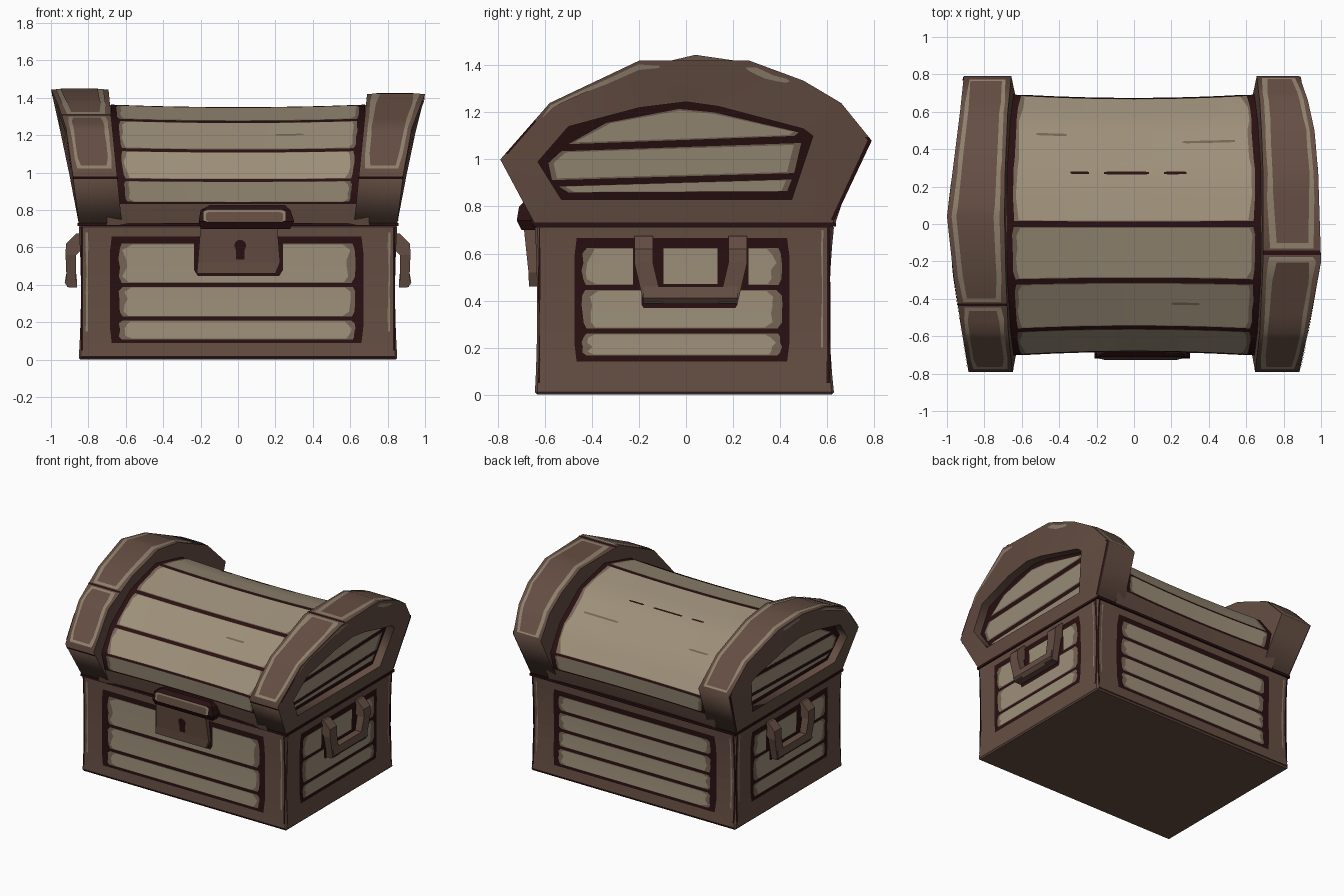
import bpy, bmesh, math, random
from mathutils import Vector

random.seed(4)
cube = bpy.data.objects.get("Cube")
if cube:
    bpy.data.objects.remove(cube)


def material(name, color):
    m = bpy.data.materials.new(name)
    m.use_nodes = True
    m.diffuse_color = (*color, 1)
    m.node_tree.nodes["Principled BSDF"].inputs["Base Color"].default_value = (*color, 1)
    return m


TAN = material("tan wood", (.34, .28, .195))
WORN = material("worn wood edge", (.18, .13, .09))
BROWN = material("brown frame", (.13, .076, .056))
LIGHT = material("light frame edge", (.27, .215, .15))
DARK = material("dark outline", (.022, .005, .006))


def finish(name, bm, mat, smooth=False):
    mesh = bpy.data.meshes.new(name)
    bm.to_mesh(mesh)
    bm.free()
    mesh.materials.append(mat)
    for p in mesh.polygons:
        p.use_smooth = smooth
    ob = bpy.data.objects.new(name, mesh)
    bpy.context.collection.objects.link(ob)
    return ob


def soften(ob, degrees):
    bpy.ops.object.select_all(action="DESELECT")
    ob.select_set(True)
    bpy.context.view_layer.objects.active = ob
    bpy.ops.object.shade_smooth_by_angle(angle=math.radians(degrees))


def face_outward(bm):
    # turn open plates away from the chest centre
    bm.normal_update()
    centre = Vector((0, 0, .6))
    if sum(f.normal.dot(f.calc_center_median() - centre) for f in bm.faces) < 0:
        bmesh.ops.reverse_faces(bm, faces=bm.faces[:])


def loft(name, mat, rings):
    # closed solid through a row of equal rings
    bm = bmesh.new()
    rows = [[bm.verts.new(p) for p in ring] for ring in rings]
    n = len(rows[0])
    for a, b in zip(rows, rows[1:]):
        for i in range(n):
            j = (i + 1) % n
            bm.faces.new((a[i], a[j], b[j], b[i]))
    bm.faces.new(rows[0])
    bm.faces.new(rows[-1])
    bmesh.ops.recalc_face_normals(bm, faces=bm.faces[:])
    return finish(name, bm, mat)


def rect(x0, x1, y0, y1, z):
    return [(x0, y0, z), (x1, y0, z), (x1, y1, z), (x0, y1, z)]


def plate(name, mat, points):
    bm = bmesh.new()
    bm.faces.new([bm.verts.new(p) for p in points])
    face_outward(bm)
    return finish(name, bm, mat)


def sheet(name, mat, fn, u0, u1, v0, v1, off, corner=0, ragged=0, smooth=False):
    # thin patch lying on the surface fn(u, v, offset)
    steps = {v0 + (v1 - v0) * k for k in (0, .15, .4, .6, .85, 1)}
    steps |= {float(i) for i in range(math.ceil(v0), math.floor(v1) + 1)}
    bm, rows = bmesh.new(), []
    for v in sorted(steps):
        trim = corner if v in (v0, v1) else 0
        a = u0 + trim + random.uniform(0, ragged)
        b = u1 - trim - random.uniform(0, ragged)
        rows.append([bm.verts.new(fn(a + (b - a) * k / 8, v, off)) for k in range(9)])
    for p, q in zip(rows, rows[1:]):
        for k in range(8):
            bm.faces.new((p[k], p[k + 1], q[k + 1], q[k]))
    face_outward(bm)
    return finish(name, bm, mat, smooth)


def planks(name, fn, u0, u1, cuts, gap, smooth=False):
    # row of boards, each with a worn rim and a clean middle
    for i, (a, b) in enumerate(zip(cuts, cuts[1:])):
        a, b = a + gap, b - gap
        sheet(f"{name}_rim_{i}", WORN, fn, u0, u1, a, b, .005, .015, .01, smooth)
        sheet(f"{name}_{i}", TAN, fn, u0 + .02, u1 - .02, a + gap * .35, b - gap * .35,
              .007, .03, .03, smooth)


# surfaces of the slightly pinched base
HALF_X, FRONT, BACK = .852, .643, .63


def pinch(z, depth):
    s = z / .72
    return 4 * depth * s * (1 - s)


def front_wall(u, z, o):
    return (u, -(FRONT - pinch(z, .01) + o), z)


def back_wall(u, z, o):
    return (u, BACK - pinch(z, .02) + o, z)


def end_wall(sign):
    return lambda u, z, o: (sign * (HALF_X - pinch(z, .012) + o), u, z)


# lid profiles, front to back: barrel (y, z) and bands (y, z, outer x)
BARREL = [(-.65, .72), (-.68, .84), (-.7, .96), (-.57, 1.12), (-.31, 1.28), (0, 1.36),
          (.3, 1.29), (.55, 1.13), (.69, .96), (.67, .84), (.63, .72)]
LEFT_BAND = [(-.64, .72, .85), (-.79, 1, .885), (-.58, 1.24, .93), (-.2, 1.42, 1),
             (.27, 1.42, .985), (.5, 1.335, .965), (.66, 1.24, .93), (.79, 1.08, .885),
             (.62, .72, .85)]
RIGHT_BAND = [(-.64, .72, .85), (-.79, 1, .885), (-.58, 1.24, .92), (-.28, 1.37, .965),
              (.04, 1.445, 1), (.28, 1.41, .97), (.6, 1.27, .93), (.79, 1.08, .91),
              (.62, .72, .85)]
# opening of the sunken panel in each lid end
OPENING = [(-.53, .83), (-.63, .99), (-.5, 1.14), (-.2, 1.22), (0, 1.245),
           (.14, 1.225), (.5, 1.13), (.54, 1.1), (.45, .83)]
RECESS = .065


def along(profile, t, off):
    # point on a profile, pushed outward in the yz plane
    pts = [Vector((*p, 0)[:3]) for p in profile]
    last = len(pts) - 1

    def pushed(i):
        d = pts[min(i + 1, last)] - pts[max(i - 1, 0)]
        return pts[i] + Vector((-d.y, d.x, 0)).normalized() * off
    i = min(int(t), last - 1)
    return pushed(i).lerp(pushed(i + 1), t - i)


def inner_x(z):
    return .62 + (z - .72) * .1


def panel_x(z):
    return .845 + (z - .72) * .21


def barrel(x, t, o):
    y, z, _ = along(BARREL, t, o)
    sag = 1 - (x / .66) ** 2
    return (x, y * (1 - .03 * sag), .72 + (z - .72) * (1 - .02 * sag))


def barrel_boards(f, t, o):
    # boards keep an even gap to the leaning bands
    return barrel(f * (inner_x(along(BARREL, t, 0).y) - .03), t, o)


def band(sign, profile):
    def fn(f, t, o):
        y, z, outer = along(profile, t, o)
        return (sign * (inner_x(z) + (outer - inner_x(z)) * f), y, z)
    return fn


def end_rim(sign, profile):
    # face between the outer edge and the panel opening
    def fn(f, t, o):
        y, z, x = along(profile, t, 0)
        py, pz, _ = along(OPENING, t, 0)
        p = Vector((x, y, z)).lerp(Vector((panel_x(pz), py, pz)), f)
        return (sign * (p.x + o), p.y, p.z)
    return fn


# base
rings = []
for k in range(9):
    z = .72 * k / 8
    x = HALF_X - pinch(z, .012)
    rings.append(rect(-x, x, front_wall(0, z, 0)[1], back_wall(0, z, 0)[1], z))
base = loft("base", BROWN, rings)
bevel = base.modifiers.new("soft_edges", "BEVEL")
bevel.width, bevel.segments, bevel.limit_method = .01, 1, "ANGLE"
loft("seam", DARK, [rect(-.857, .857, -.649, .637, z) for z in (.714, .732)])

# base wall panels, with painted corners and foot lines
for name, wall, cuts in (("front", front_wall, (.098, .22, .4, .632)),
                         ("back", back_wall, (.098, .23, .36, .5, .632))):
    sheet(name + "_panel_outline", DARK, wall, -.685, .67, .088, .66, .003, .01)
    planks(name + "_board", wall, -.64, .63, cuts, .011)
    sheet(name + "_foot_line", DARK, wall, -.84, .84, .01, .02, .003)
    for s in (-1, 1):
        sheet(name + "_corner_light", LIGHT, wall, s * .808 - .008, s * .808 + .008,
              .15, .68, .004, 0, .006)
        sheet(name + "_corner_line", DARK, wall, s * .834 - .006, s * .834 + .006,
              .05, .71, .003)
for name, sign in (("left", 1), ("right", -1)):
    wall = end_wall(sign)
    sheet(name + "_panel_outline", DARK, wall, -.475, .44, .14, .665, .003, .01)
    planks(name + "_board", wall, -.445, .41, (.155, .27, .455, .635), .011)
    sheet(name + "_corner_light", LIGHT, wall, .572, .588, .2, .7, .004, 0, .006)
    for y, width in ((-.63, .012), (.595, .022)):
        sheet(name + "_corner_line", DARK, wall, y, y + width, .05, .71, .003, 0, .006)

# lid barrel with its boards
sheet("lid_barrel", BROWN, barrel, -.7, .7, 0, 10, 0, smooth=True)
sheet("lid_barrel_outline", DARK, barrel, -.68, .68, .95, 9.05, .003, smooth=True)
planks("lid_board", barrel_boards, -1, 1, (1, 2, 3, 4, 5, 8, 9), .05, True)
for x, t, length, mat in ((-.52, 6.7, .16, WORN), (.26, 6.55, .28, WORN),
                          (-.34, 5.9, .1, DARK), (-.16, 5.9, .24, DARK),
                          (.16, 5.9, .12, DARK), (.2, 3.5, .15, WORN)):
    sheet("lid_scratch", mat, barrel, x, x + length, t, t + .05, .009, .02)

# flared lid ends
END_BOARDS = [
    [(-.5, .86), (.43, .865), (.45, .915), (-.54, .885)],
    [(-.57, .912), (.46, .942), (.49, 1.07), (-.53, 1.035), (-.585, .985)],
    [(-.5, 1.065), (.46, 1.1), (.48, 1.115), (.12, 1.2), (-.03, 1.215), (-.34, 1.155)]]
for name, s, profile, joint in (("left", 1, LEFT_BAND, 3.1), ("right", -1, RIGHT_BAND, 2.5)):
    fn, rim = band(s, profile), end_rim(s, profile)
    end = loft(name + "_lid_end", BROWN, [
        [fn(0, t, 0) for t in range(9)], [fn(1, t, 0) for t in range(9)],
        [rim(1, t, 0) for t in range(9)], [rim(1, t, -RECESS) for t in range(9)]])
    soften(end, 75)
    for a, b in ((1.04, joint), (joint, 6.95)):
        a, b = a + .05, b - .05
        sheet(name + "_band_light", LIGHT, fn, .07, .92, a, b, .003, .04, .02, True)
        sheet(name + "_band_plank", BROWN, fn, .16, .85, a + .06, b - .06, .006, .05, .03, True)
    for t in (.9, joint):
        sheet(name + "_band_joint", DARK, fn, 0, 1, t - .025, t + .025, .004)
    for a, b in ((1.8, 3.2), (4.1, 4.9)):
        sheet(name + "_rim_light", LIGHT, rim, .06, .2, a, b, .004, .03, .04)
    for a, b in ((1.1, 1.7), (6.9, 7.95)):
        sheet(name + "_rim_line", DARK, rim, 0, .07, a, b, .004)

    def on_end(points, off):
        return [(s * (panel_x(z) - RECESS + off), y, z) for y, z in points]
    plate(name + "_end_outline", DARK, on_end(OPENING, .002))
    for board in END_BOARDS:
        c = sum((Vector(p) for p in board), Vector((0, 0))) / len(board)
        plate(name + "_end_rim", WORN, on_end(board, .005))
        inset = [(c.x + (y - c.x) * .95, c.y + (z - c.y) * .9) for y, z in board]
        plate(name + "_end_board", TAN, on_end(inset, .007))

# lock
loft("lock_body", BROWN, [rect(-.22, .2, -.668, -.58, .46), rect(-.215, .225, -.67, -.58, .52),
                          rect(-.2, .21, -.69, -.58, .71)])
sheet("lock_shadow", DARK, front_wall, -.235, .24, .447, .66, .009, .02)
loft("hasp", DARK, [rect(-.2, .28, -.7, -.6, .7), rect(-.21, .3, -.72, -.6, .74),
                    rect(-.2, .28, -.71, -.6, .8), rect(-.15, .25, -.685, -.6, .825)])


def hasp_face(u, z, o):
    return (u, -.72 + (z - .74) / 6 - o, z)


def lock_face(u, z, o):
    return (u, -.67 - (z - .52) * .105 - o, z)


sheet("hasp_light", LIGHT, hasp_face, -.185, .255, .736, .802, .003, .02)
sheet("hasp_plate", BROWN, hasp_face, -.17, .24, .738, .79, .006, .015)
ring = [(.012 + .032 * math.cos(a * math.pi / 5), .61 + .032 * math.sin(a * math.pi / 5))
        for a in range(10)]
plate("keyhole", DARK, [lock_face(x, z, .004) for x, z in ring])
sheet("keyhole_slot", DARK, lock_face, -.012, .036, .535, .61, .005, .004)

# side handles, hanging clear of the wall below their lugs
for name, s in (("left", 1), ("right", -1)):
    wall = end_wall(s)

    def across(x0, x1, y0, y1, z):
        return rect(s * x0, s * x1, y0, y1, z)
    for y0, y1, lean in ((-.18, -.1, -.04), (.14, .22, .04)):
        loft(name + "_handle_arm", BROWN, [
            across(.865, .915, y0, y1, .39), across(.865, .922, y0 + lean, y1 + lean, .56),
            across(.8, .92, y0 + lean, y1 + lean, .62),
            across(.8, .865, y0 + lean, y1 + lean, .675)])
        sheet(name + "_arm_shadow", DARK, wall, y0 + min(lean, 0) - .005,
              y1 + max(lean, 0) + .005, .45, .65, .009)
    loft(name + "_handle_bar", BROWN, [across(.86, .905, -.18, .21, .385),
                                       across(.86, .927, -.18, .22, .41),
                                       across(.865, .918, -.18, .22, .46)])
    sheet(name + "_bar_shadow", DARK, wall, -.19, .22, .368, .47, .009, .01)
